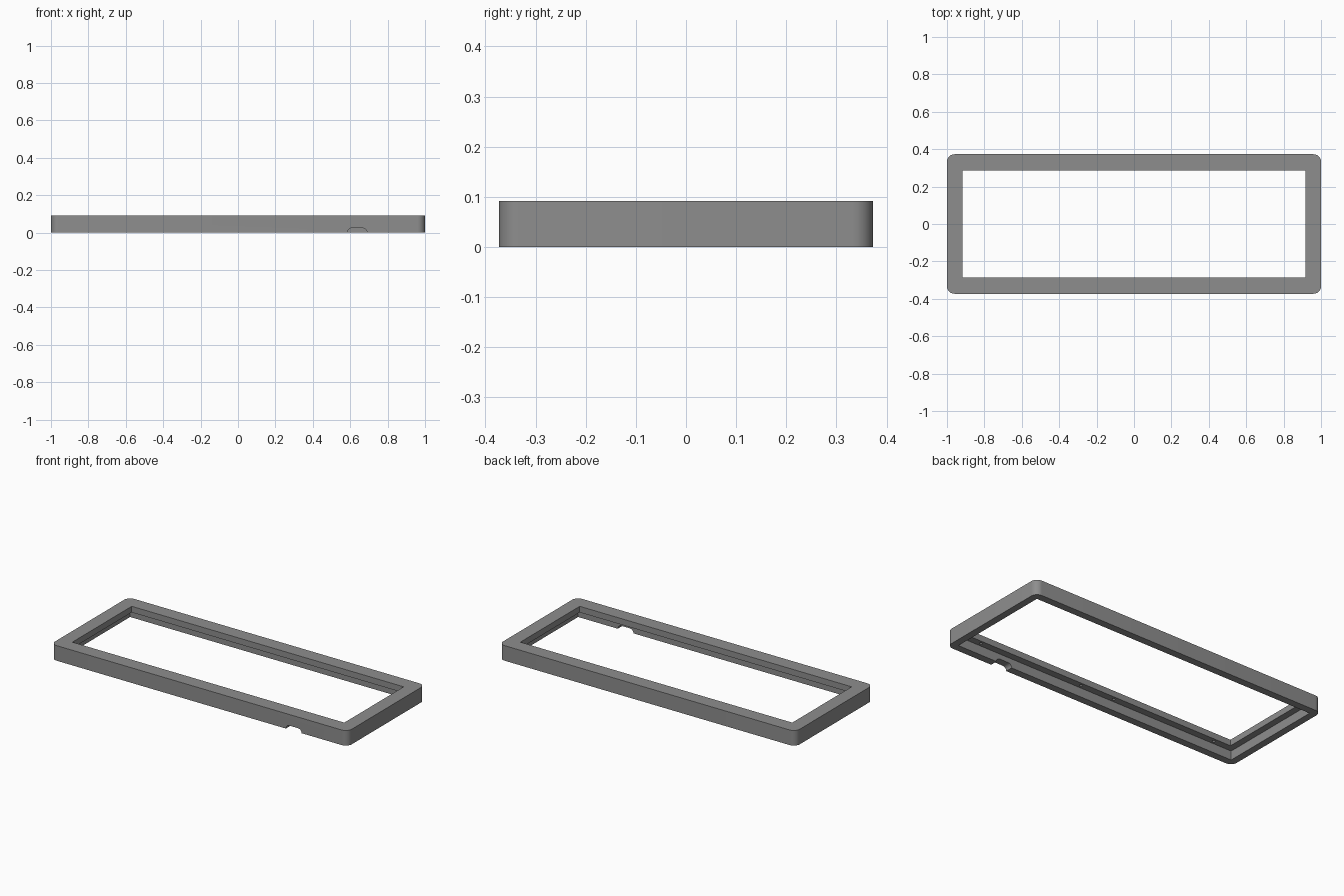
import bpy, bmesh, math
from mathutils import Vector

if "Cube" in bpy.data.objects:
    bpy.data.objects.remove(bpy.data.objects["Cube"])

HX, HY, H = 1.0, 0.373, 0.092      # outer half sizes and height
OX, OY = 0.917, 0.286              # opening half sizes
RX, RY, RZ = 0.957, 0.328, 0.055   # underside recess half sizes and depth
CORNER = 0.04

grey = bpy.data.materials.new("mid grey")
grey.diffuse_color = (0.27, 0.27, 0.27, 1)
grey.use_nodes = True
grey.node_tree.nodes["Principled BSDF"].inputs["Base Color"].default_value = grey.diffuse_color


def prism(name, points, sweep):
    """Closed solid made by sweeping a flat outline along a vector."""
    bm = bmesh.new()
    face = bm.faces.new([bm.verts.new(p) for p in points])
    new = bmesh.ops.extrude_face_region(bm, geom=[face])["geom"]
    verts = [g for g in new if isinstance(g, bmesh.types.BMVert)]
    bmesh.ops.translate(bm, verts=verts, vec=Vector(sweep))
    bmesh.ops.recalc_face_normals(bm, faces=bm.faces)
    mesh = bpy.data.meshes.new(name)
    bm.to_mesh(mesh)
    bm.free()
    mesh.materials.append(grey)
    obj = bpy.data.objects.new(name, mesh)
    bpy.context.collection.objects.link(obj)
    return obj


def rectangle(hx, hy, z):
    return [(-hx, -hy, z), (hx, -hy, z), (hx, hy, z), (-hx, hy, z)]


def arc(cx, cy, r, start, end, steps):
    for i in range(steps + 1):
        a = math.radians(start + (end - start) * i / steps)
        yield cx + r * math.cos(a), cy + r * math.sin(a)


# Rounded outer block
outline = []
for k, (sx, sy) in enumerate([(1, 1), (-1, 1), (-1, -1), (1, -1)]):
    outline += [(x, y, 0) for x, y in arc(sx * (HX - CORNER), sy * (HY - CORNER),
                                          CORNER, 90 * k, 90 * k + 90, 10)]
frame = prism("frame", outline, (0, 0, H))

# Central opening and wider recess underneath
cutters = [
    prism("opening_cutter", rectangle(OX, OY, -0.1), (0, 0, 0.4)),
    prism("recess_cutter", rectangle(RX, RY, -0.1), (0, 0, 0.1 + RZ)),
]

# Cable notch in the front wall, flat top with rounded shoulders
NX, NW, NZ, NR = 0.637, 0.053, 0.024, 0.024
notch = [(NX + NW, -0.4, -0.05)]
notch += [(x, -0.4, z) for x, z in arc(NX + NW - NR, NZ - NR, NR, 0, 90, 8)]
notch += [(x, -0.4, z) for x, z in arc(NX - NW + NR, NZ - NR, NR, 90, 180, 8)]
notch += [(NX - NW, -0.4, -0.05)]
cutters.append(prism("notch_cutter", notch, (0, 0.09, 0)))

# Blind screw holes in the underside of the long ledges
for sy in (-1, 1):
    for x in (-0.817, -0.115, 0.115, 0.817):
        ring = [(px, py, RZ - 0.01) for px, py in
                arc(x, sy * 0.307, 0.008, 0, 345, 23)]
        cutters.append(prism("screw_hole_cutter", ring, (0, 0, 0.033)))

# Cut the frame, then drop the helpers
for cutter in cutters:
    mod = frame.modifiers.new(cutter.name, "BOOLEAN")
    mod.operation, mod.solver, mod.object = "DIFFERENCE", "EXACT", cutter
    cutter.hide_render = True
bpy.context.view_layer.objects.active = frame
frame.select_set(True)
for mod in list(frame.modifiers):
    bpy.ops.object.modifier_apply(modifier=mod.name)
for cutter in cutters:
    bpy.data.objects.remove(cutter)

# Smooth round corners, crisp edges
bpy.ops.object.shade_smooth_by_angle(angle=math.radians(30))
